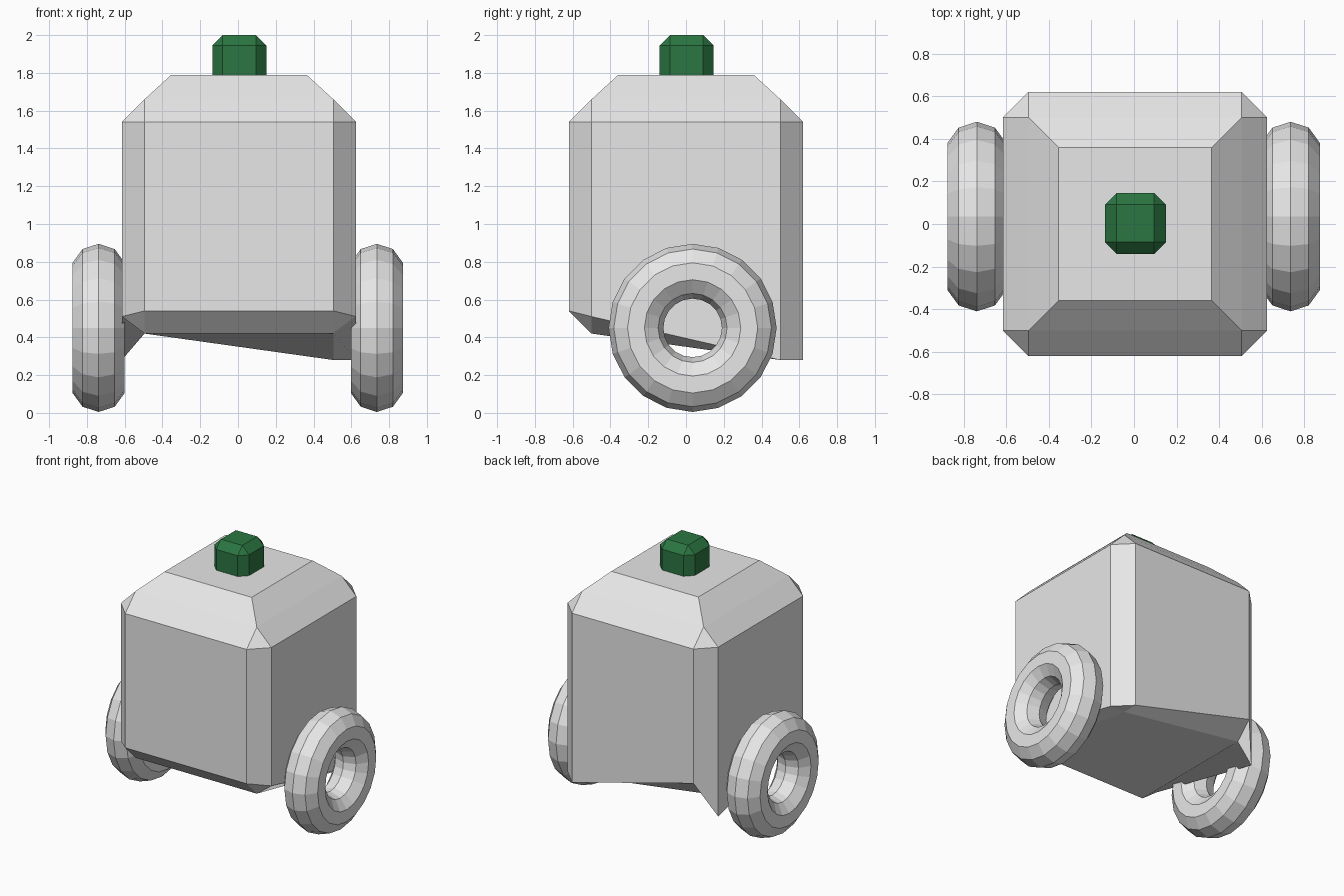
import bpy, bmesh, math
from mathutils import Vector

if "Cube" in bpy.data.objects:
    bpy.data.objects.remove(bpy.data.objects["Cube"], do_unlink=True)


def make_material(name, rgb):
    mat = bpy.data.materials.new(name)
    mat.use_nodes = True
    mat.diffuse_color = (*rgb, 1)
    mat.node_tree.nodes["Principled BSDF"].inputs["Base Color"].default_value = (*rgb, 1)
    return mat


def add_object(name, bm, mat):
    bmesh.ops.recalc_face_normals(bm, faces=bm.faces)
    mesh = bpy.data.meshes.new(name)
    bm.to_mesh(mesh)
    bm.free()
    mesh.materials.append(mat)
    obj = bpy.data.objects.new(name, mesh)
    bpy.context.collection.objects.link(obj)
    return obj


def chamfered_cube(half, chamfer):
    bm = bmesh.new()
    bmesh.ops.create_cube(bm, size=2 * half)
    bmesh.ops.bevel(bm, geom=bm.edges[:], offset=chamfer, offset_type='OFFSET',
                    segments=1, profile=0.5, affect='EDGES')
    return bm


grey = make_material("light_grey", (0.8, 0.8, 0.8))
green = make_material("dark_green", (0.024, 0.18, 0.054))

# Body: chamfered cube with a raised, tapered top
HALF, CHAMFER = 0.62, 0.12
bm = chamfered_cube(HALF, CHAMFER)
bm.normal_update()
top = max(bm.faces, key=lambda f: f.calc_center_median().z)
bmesh.ops.inset_region(bm, faces=[top], thickness=0.2, depth=0.0)
for v in top.verts:
    v.co.z = HALF + 0.13

# Uneven underside: back corners are pulled down, left one completely
centre_z = 1.04
for v in bm.verts:
    if v.co.z > 0:
        continue
    on_side = abs(v.co.x) > HALF - 0.01
    if v.co.y > 0 and (v.co.x > 0 or on_side):
        v.co.z = 0.28 - centre_z
    elif on_side:
        v.co.z = 0.51 - centre_z
body = add_object("body", bm, grey)
body.location = (0.005, 0, centre_z)

# Knob on the top
knob = add_object("top_knob", chamfered_cube(0.143, 0.055), green)
knob.location = (0.007, 0.003, 2.0 - 0.143)


# Wheels: faceted rings spun around the x axis
def add_wheel(name, x):
    bm = bmesh.new()
    ring = []
    for i in range(10):
        a = math.tau * i / 10
        ring.append(bm.verts.new((0.145 * math.sin(a), 0, 0.3 + 0.145 * math.cos(a))))
    edges = [bm.edges.new((ring[i], ring[(i + 1) % 10])) for i in range(10)]
    bmesh.ops.spin(bm, geom=ring + edges, cent=(0, 0, 0), axis=(1, 0, 0),
                   angle=math.tau, steps=20)
    bmesh.ops.remove_doubles(bm, verts=bm.verts, dist=0.001)
    wheel = add_object(name, bm, grey)
    wheel.location = Vector((x, 0.035, 0.45))


add_wheel("left_wheel", 0.735)
add_wheel("right_wheel", -0.738)
